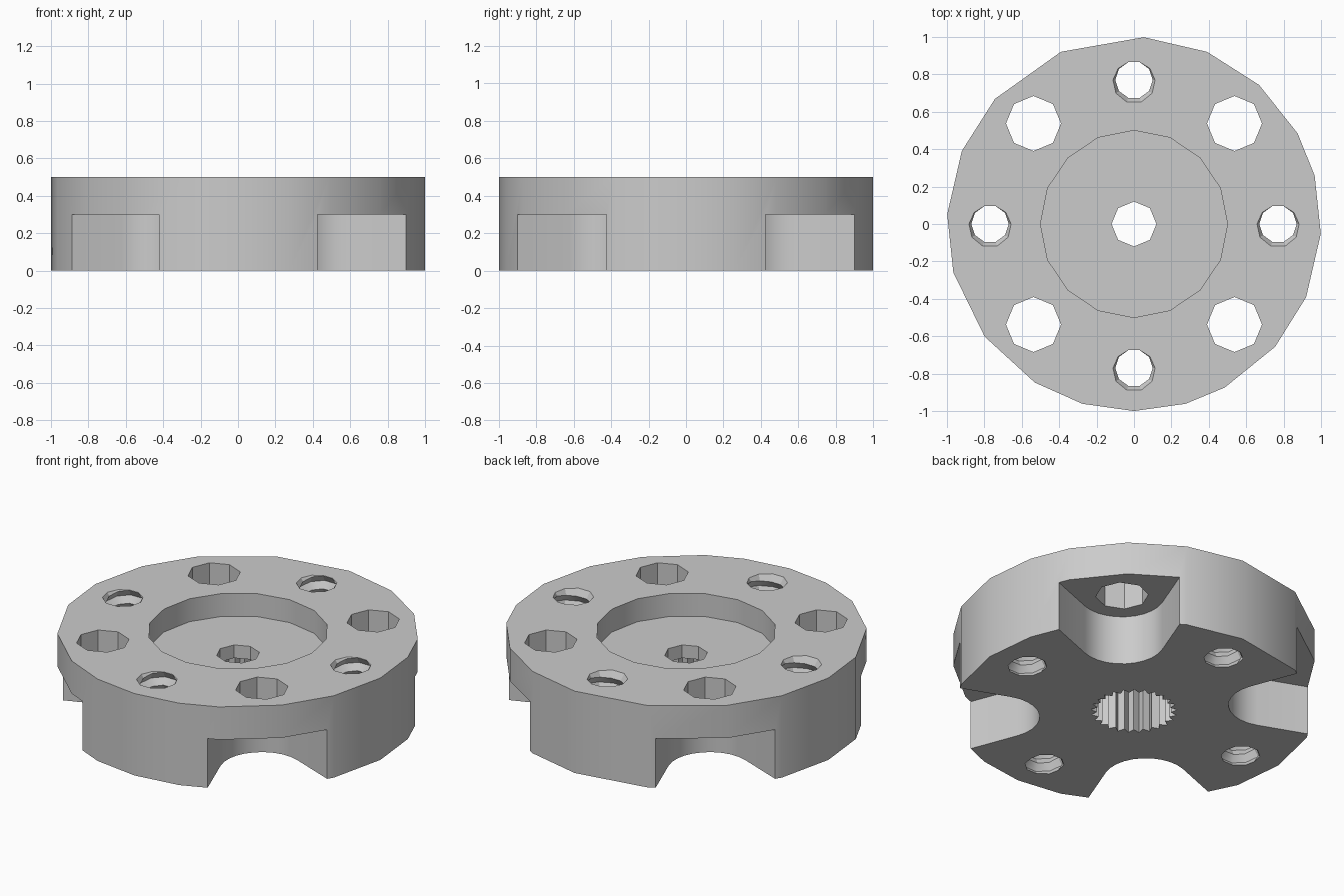
import bpy, bmesh
from math import sin, cos, pi, radians, tau

old = bpy.data.objects.get("Cube")
if old:
    bpy.data.objects.remove(old)

grey = bpy.data.materials.new("plain grey")
grey.use_nodes = True
colour = (0.6, 0.6, 0.6, 1)
grey.diffuse_color = colour
grey.node_tree.nodes["Principled BSDF"].inputs["Base Color"].default_value = colour


def loft(name, rings):
    """Solid through a stack of equal-length point rings, listed upwards."""
    bm = bmesh.new()
    loops = [[bm.verts.new(p) for p in ring] for ring in rings]
    n = len(loops[0])
    for low, high in zip(loops, loops[1:]):
        for i in range(n):
            j = (i + 1) % n
            bm.faces.new((low[i], low[j], high[j], high[i]))
    bm.faces.new(loops[0][::-1])
    bm.faces.new(loops[-1])
    bmesh.ops.recalc_face_normals(bm, faces=bm.faces)
    mesh = bpy.data.meshes.new(name)
    bm.to_mesh(mesh)
    bm.free()
    obj = bpy.data.objects.new(name, mesh)
    bpy.context.collection.objects.link(obj)
    return obj


def prism(name, outline, z0, z1):
    return loft(name, [[(x, y, z) for x, y in outline] for z in (z0, z1)])


def circle(r, n, cx=0, cy=0, phase=0):
    return [(cx + r * cos(phase + tau * i / n), cy + r * sin(phase + tau * i / n))
            for i in range(n)]


def turned(outline, a):
    return [(x * cos(a) - y * sin(a), x * sin(a) + y * cos(a)) for x, y in outline]


# Uneven many-sided disc
HEIGHT = 0.5
rim = [-165, -143, -122, -106, -90, -74, -61, -41, -23, -3,
       15, 29, 48, 67, 87, 113, 138, 157, 177]
body = prism("hub_disc", [(cos(radians(a)), sin(radians(a))) for a in rim], 0, HEIGHT)
body.data.materials.append(grey)

cutters = []

# Shallow round recess, centre bore and splined socket
cutters.append(prism("recess_cutter", circle(0.5, 16), 0.36, 0.6))
cutters.append(prism("bore_cutter", circle(0.12, 8), 0.2, 0.45))
TEETH = 25
spline = []
for i in range(TEETH * 2):
    r = 0.24 if i % 2 else 0.205
    spline.append((r * cos(pi * i / TEETH), r * sin(pi * i / TEETH)))
cutters.append(prism("spline_cutter", spline, -0.1, 0.28))

# Flared notch outline: round inner end opening outward
CENTRE, R, FLARE = 0.76, 0.235, radians(24)
STEPS = 10
start = pi / 2 + FLARE
notch = [(CENTRE + R * cos(start + (2 * pi - 2 * start) * i / STEPS),
          R * sin(start + (2 * pi - 2 * start) * i / STEPS)) for i in range(STEPS + 1)]
tip_x, tip_y = notch[0]
reach = 0.5
outer_x, outer_y = tip_x + reach * cos(FLARE), tip_y + reach * sin(FLARE)
notch = [(outer_x, outer_y)] + notch + [(outer_x, -outer_y)]

# Threaded hole: stacked grooves with a slight spiral tilt
PITCH = 0.08


def thread(name, cx, cy):
    rings = []
    for k in range(-2, 17):
        r = 0.125 if k % 2 else 0.1
        rings.append([(x, y, k * PITCH / 2 + PITCH * 0.25 * sin(tau * i / 10))
                      for i, (x, y) in enumerate(circle(r, 10, cx, cy))])
    return loft(name, rings)


for q in range(4):
    axis, diagonal = q * pi / 2, q * pi / 2 + pi / 4
    cutters.append(prism("notch_cutter", turned(notch, diagonal), -0.1, 0.3))
    cutters.append(prism("bolt_hole_cutter", turned(circle(0.147, 8, CENTRE, 0), diagonal + 0),
                         0.2, 0.6))
    cutters.append(thread("thread_cutter", 0.77 * cos(axis), 0.77 * sin(axis)))

# Cut everything, bake the result and drop the cutters
for c in cutters:
    c.hide_render = True
    mod = body.modifiers.new(c.name, 'BOOLEAN')
    mod.operation = 'DIFFERENCE'
    mod.solver = 'EXACT'
    mod.object = c
bpy.context.view_layer.update()
baked = bpy.data.meshes.new_from_object(
    body.evaluated_get(bpy.context.evaluated_depsgraph_get()))
body.modifiers.clear()
body.data = baked
for c in cutters:
    bpy.data.objects.remove(c)
baked.materials.clear()
baked.materials.append(grey)
for p in baked.polygons:
    p.material_index = 0

bpy.ops.object.select_all(action='DESELECT')
body.select_set(True)
bpy.context.view_layer.objects.active = body
bpy.ops.object.shade_smooth_by_angle(angle=radians(30))
